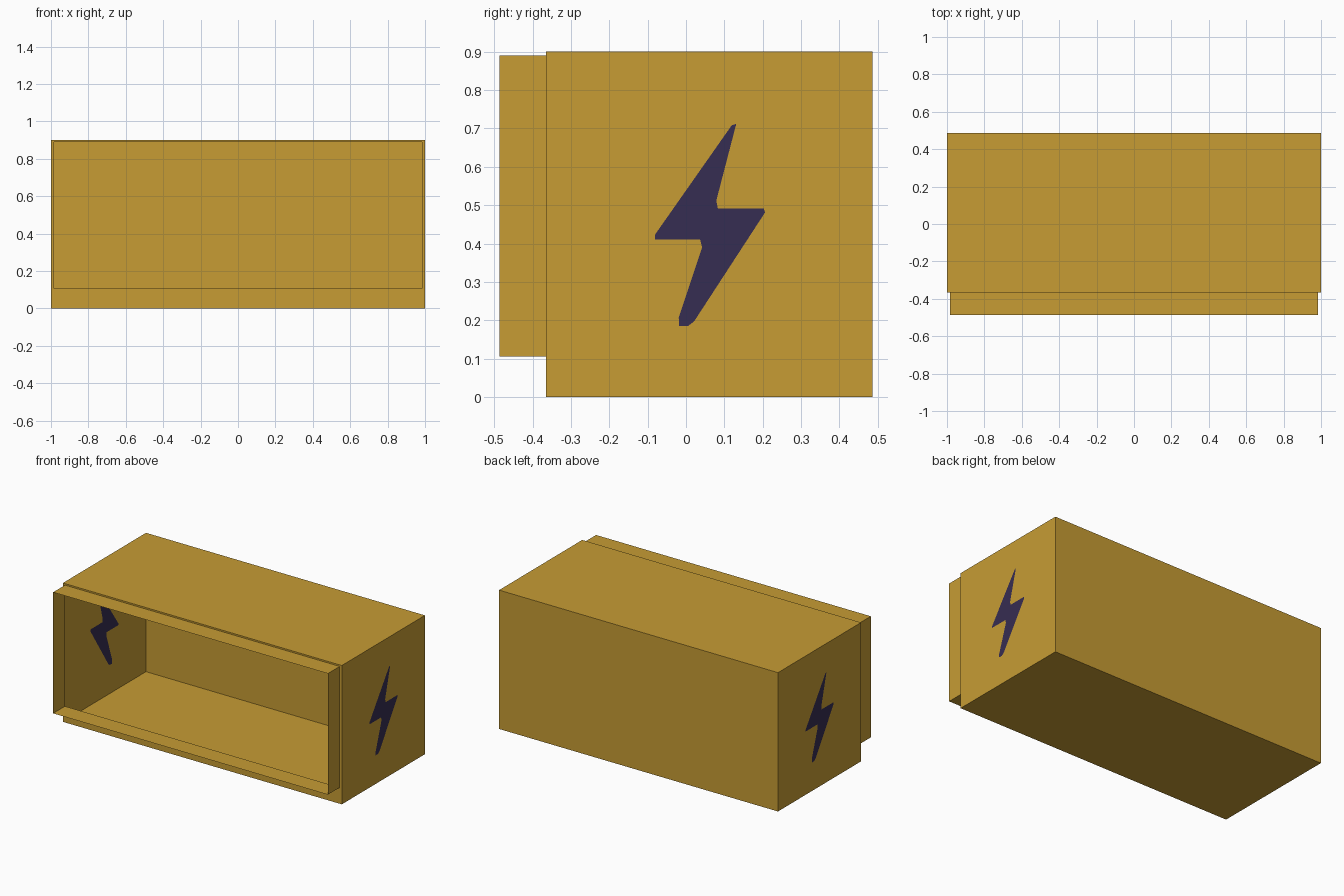
import bpy
from mathutils import Vector
from mathutils.geometry import tessellate_polygon

if "Cube" in bpy.data.objects:
    bpy.data.objects.remove(bpy.data.objects["Cube"])

# Main dimensions: box shell and the narrower collar at its open front
X, YF, YB, H = 1.0, -0.365, 0.486, 0.90
CX, CY, CZ0, CZ1 = 0.985, -0.486, 0.105, 0.89
MID = (YF + YB) / 2


def material(name, rgb):
    m = bpy.data.materials.new(name)
    m.diffuse_color = (*rgb, 1)
    m.use_nodes = True
    m.node_tree.nodes["Principled BSDF"].inputs["Base Color"].default_value = m.diffuse_color
    return m


ochre = material("ochre_card", (0.571, 0.333, 0.034))
indigo = material("dark_indigo", (0.037, 0.026, 0.085))


def sheet(name, verts, faces, mats=(ochre,), indices=None):
    me = bpy.data.meshes.new(name)
    me.from_pydata(verts, [], faces)
    for m in mats:
        me.materials.append(m)
    for p, i in zip(me.polygons, indices or []):
        p.material_index = i
    ob = bpy.data.objects.new(name, me)
    bpy.context.collection.objects.link(ob)
    return ob


def rect(x, z0, z1, y):
    return [(-x, y, z0), (x, y, z0), (x, y, z1), (-x, y, z1)]


def bands(a, b, skip=()):
    """Quads joining two four-corner loops that start at a and b."""
    return [(a + i, a + (i + 1) % 4, b + (i + 1) % 4, b + i)
            for i in range(4) if i not in skip]


# Box shell: floor, roof, back and the front rim (side walls come separately)
sheet("box_shell",
      rect(X, 0, H, YF) + rect(X, 0, H, YB) + rect(CX, CZ0, CZ1, YF),
      [(0, 4, 5, 1), (2, 6, 7, 3), (5, 4, 7, 6)] + bands(0, 8))

# Open collar projecting from the front
sheet("front_collar", rect(CX, CZ0, CZ1, CY) + rect(CX, CZ0, CZ1, YF),
      [f[::-1] for f in bands(0, 4)])

# Side walls with an inset lightning bolt, visible inside and out
bolt = [(0.131, 0.712), (0.119, 0.708), (-0.081, 0.423), (-0.081, 0.41),
        (0.037, 0.41), (0.042, 0.39), (-0.019, 0.207), (-0.018, 0.185),
        (0.005, 0.185), (0.021, 0.197), (0.206, 0.481), (0.203, 0.491),
        (0.083, 0.491), (0.079, 0.512)]
wall = [(YF, 0), (YB, 0), (YB, H), (YF, H)]


def triangles(loops, start):
    pts = [p for l in loops for p in l]
    out = []
    for t in tessellate_polygon([[Vector((*p, 0)) for p in l] for l in loops]):
        a, b, c = (Vector(pts[i]) for i in t)
        cross = (b - a).cross(c - a)
        if abs(cross) > 1e-9:
            t = t if cross > 0 else t[::-1]
            out.append(tuple(i + start for i in t))
    return out


wall_tris = triangles([wall, bolt], 0)
bolt_tris = triangles([bolt], len(wall))
for name, s in (("right_wall", 1), ("left_wall", -1)):
    # the left wall is the right one turned half a circle about the box centre
    verts = [(s * X, MID + s * (y - MID), z) for y, z in wall + bolt]
    sheet(name, verts, wall_tris + bolt_tris, (ochre, indigo),
          [0] * len(wall_tris) + [1] * len(bolt_tris))
